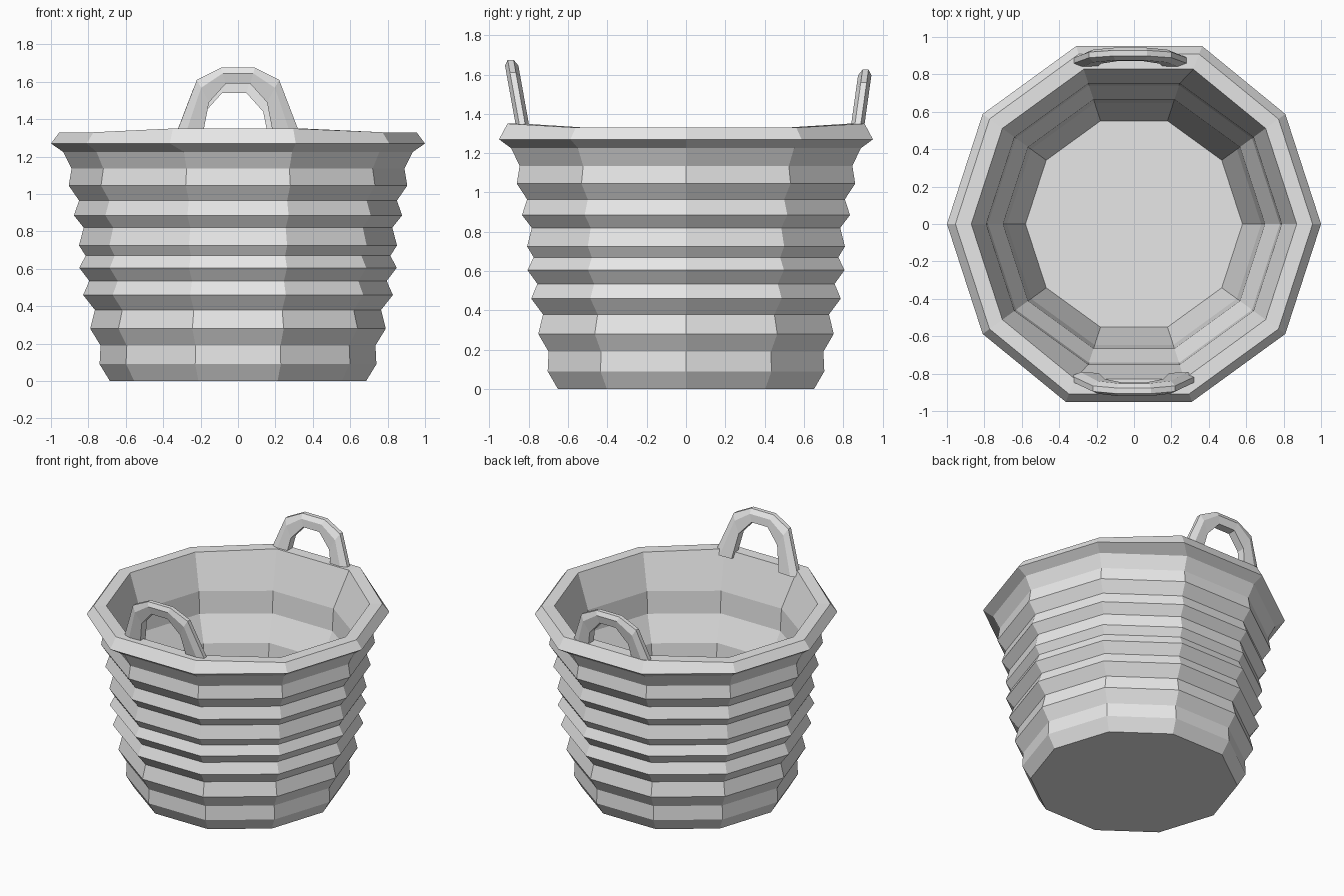
import bpy
import bmesh
from math import cos, sin, pi

cube = bpy.data.objects.get("Cube")
if cube:
    bpy.data.objects.remove(cube, do_unlink=True)

# Single plain grey
grey = bpy.data.materials.new("light grey")
grey.use_nodes = True
grey.diffuse_color = (0.8, 0.8, 0.8, 1)
grey.node_tree.nodes["Principled BSDF"].inputs["Base Color"].default_value = (0.8, 0.8, 0.8, 1)

SIDES = 10


def skin(name, rings, loop=True):
    """Bridge successive rings of points and cap both ends."""
    bm = bmesh.new()
    rows = [[bm.verts.new(p) for p in ring] for ring in rings]
    for a, b in zip(rows, rows[1:]):
        n = len(a)
        for i in range(n):
            j = (i + 1) % n
            bm.faces.new((a[i], a[j], b[j], b[i]))
    bm.faces.new(rows[0][::-1])
    bm.faces.new(rows[-1])
    bmesh.ops.recalc_face_normals(bm, faces=bm.faces)
    mesh = bpy.data.meshes.new(name)
    bm.to_mesh(mesh)
    bm.free()
    mesh.materials.append(grey)
    obj = bpy.data.objects.new(name, mesh)
    bpy.context.collection.objects.link(obj)
    return obj


def basket_ring(r, z):
    """Ten-sided ring; the rim is slightly stretched and raised at the handles."""
    pts = []
    for i in range(SIDES):
        a = 2 * pi * i / SIDES
        x, y, h = r * cos(a), r * sin(a), z
        if z > 1.25:
            if i % 5 == 2:
                x *= 1.18
            if i % 5 in (2, 3) and z > 1.3:
                h += 0.02
        pts.append((x, y, h))
    return pts


# Basket: ribbed outer wall, rim, then the inner wall down to the floor
outer = [(.685, 0), (.74, .09), (.735, .19), (.79, .28), (.765, .38),
         (.828, .46), (.795, .535), (.848, .605), (.815, .67), (.85, .725),
         (.825, .82), (.877, .885), (.85, .965), (.905, 1.045), (.89, 1.135),
         (.935, 1.225), (1.0, 1.27), (.955, 1.33)]
inner = [(.87, 1.33), (.79, 1.08), (.78, .92), (.70, .74), (.68, .5), (.58, .1)]
skin("basket", [basket_ring(r, z) for r, z in outer + inner])

# Handles: arched bars with a bevelled outer edge, leaning outwards
half_outer = [(-.335, 1.31), (-.22, 1.61), (-.09, 1.675)]
half_inner = [(-.19, 1.31), (-.155, 1.49), (-.065, 1.59)]
section = [(0, -.03), (0, .03), (.65, .034), (1, .015), (1, -.015), (.65, -.034)]


def mirrored(half):
    return half + [(-x, z) for x, z in reversed(half)]


def handle(name, side, base_y, lean, dx, dz):
    rings = []
    for (ox, oz), (ix, iz) in zip(mirrored(half_outer), mirrored(half_inner)):
        ring = []
        for t, d in section:
            x = ix + (ox - ix) * t
            z = iz + (oz - iz) * t
            y = base_y + (z - 1.33) * lean + d
            ring.append((x + dx, side * y, z + dz))
        rings.append(ring)
    return skin(name, rings)


handle("front_handle", -1, .83, .18, 0, 0)
handle("back_handle", 1, .865, .14, -.02, -.05)
